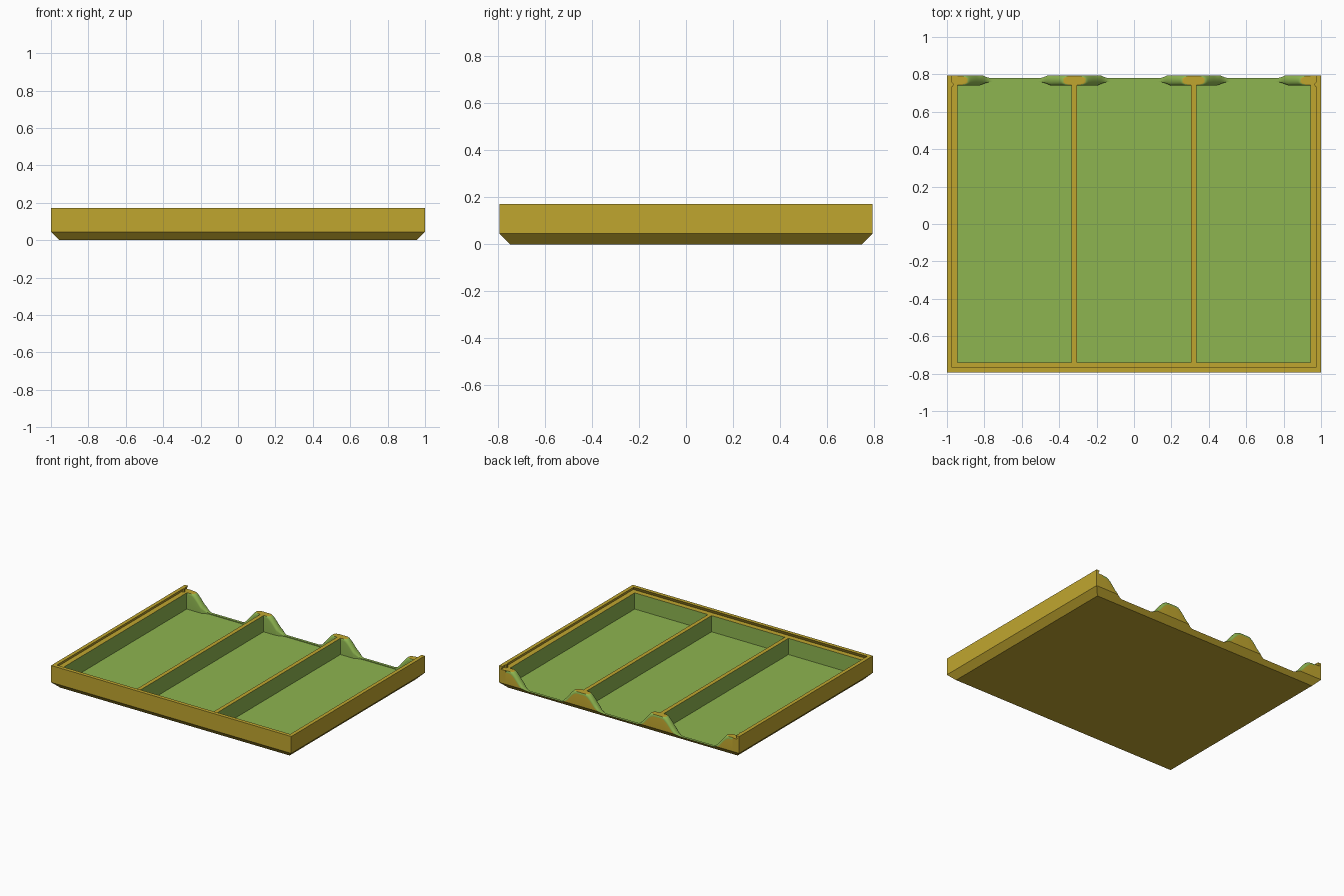
import bpy, bmesh, math

cube = bpy.data.objects.get("Cube")
if cube:
    bpy.data.objects.remove(cube, do_unlink=True)

BACK, FRONT, RIM, LEDGE, FLOOR, BEVEL = 0.795, -0.795, 0.172, 0.147, 0.025, 0.045
WALL, DIVIDER_X = 0.055, 0.32


def make_material(name, color):
    mat = bpy.data.materials.new(name)
    mat.use_nodes = True
    mat.diffuse_color = color
    mat.node_tree.nodes["Principled BSDF"].inputs["Base Color"].default_value = color
    return mat


MATS = [make_material("ochre", (0.53, 0.38, 0.028, 1)),
        make_material("leaf green", (0.27, 0.46, 0.08, 1))]
OCHRE, GREEN = 0, 1


def finish(bm, name):
    bmesh.ops.remove_doubles(bm, verts=bm.verts, dist=1e-5)
    bmesh.ops.recalc_face_normals(bm, faces=bm.faces)
    mesh = bpy.data.meshes.new(name)
    bm.to_mesh(mesh)
    bm.free()
    for mat in MATS:
        mesh.materials.append(mat)
    obj = bpy.data.objects.new(name, mesh)
    bpy.context.collection.objects.link(obj)
    return obj


def add_face(bm, verts, mat=OCHRE):
    bm.faces.new(verts).material_index = mat


# Tray body: wall profile (inset, height) swept round three sides
profile = [(BEVEL, 0), (0, BEVEL), (0, RIM), (0.028, RIM), (0.016, LEDGE),
           (WALL, LEDGE), (WALL, FLOOR)]
bm = bmesh.new()
loops = []
for inset, z in profile:
    x, y = 1 - inset, FRONT + inset
    end = BACK - BEVEL + z if z < BEVEL else BACK
    if z == FLOOR:
        end = 0.76
    loops.append([bm.verts.new(p) for p in
                  ((-x, end, z), (-x, y, z), (x, y, z), (x, end, z))])
for i, (a, b) in enumerate(zip(loops, loops[1:])):
    mat = GREEN if i == len(profile) - 2 else OCHRE
    for k in range(3):
        add_face(bm, (a[k], a[k + 1], b[k + 1], b[k]), mat)
add_face(bm, loops[0])
add_face(bm, loops[-1], GREEN)

# Back ends of the side walls, with the bevel below
for k, side in ((0, -1), (3, 1)):
    inner_x = side * (1 - WALL)
    low = bm.verts.new((inner_x, BACK, BEVEL))
    base = bm.verts.new((inner_x, BACK - BEVEL, 0))
    add_face(bm, [loop[k] for loop in loops[1:6]] + [low])
    add_face(bm, (loops[0][k], loops[1][k], low, base))
finish(bm, "tray_body")

# Dividers with ochre tops
for side, name in ((-1, "right_divider"), (1, "left_divider")):
    bm = bmesh.new()
    bmesh.ops.create_cube(bm, size=1)
    for v in bm.verts:
        v.co.x = side * DIVIDER_X + v.co.x * 0.03
        v.co.y = FRONT + WALL if v.co.y < 0 else 0.765
        v.co.z = FLOOR if v.co.z < 0 else LEDGE
    bm.normal_update()
    for f in bm.faces:
        f.material_index = OCHRE if f.normal.z > 0.5 else GREEN
    finish(bm, name)

# Back lip: rounded lobes at the walls and dividers, low scoops between
LOW, HIGH, STEPS, ARC = 0.03, 0.163, 240, 12


def lip_section(x):
    d = min(abs(abs(x) - 0.95), abs(abs(x) - DIVIDER_X))
    t = min(1, max(0, (d - 0.03) / 0.16))
    h = LOW + (HIGH - LOW) * (1 - t * t * (3 - 2 * t))
    round_h = min(0.03, (h - LOW) * 0.5)
    shoulder = h - round_h
    outer = min(BACK, BACK - BEVEL + shoulder)
    inner = 0.76 - 0.02 * min(1, (h - LOW) / 0.05)
    mid, half = (outer + inner) / 2, (outer - inner) / 2
    pts = [(BACK - BEVEL, 0), (outer, min(shoulder, BEVEL))]
    for i in range(ARC + 1):
        a = math.pi * i / ARC
        pts.append((mid + half * math.cos(a),
                    min(LEDGE, shoulder + round_h * math.sin(a))))
    pts.append((inner, FLOOR))
    return [(x, y, z) for y, z in pts]


bm = bmesh.new()
reach = 1 - WALL
rows = [[bm.verts.new(p) for p in lip_section(-reach + 2 * reach * i / STEPS)]
        for i in range(STEPS + 1)]
for a, b in zip(rows, rows[1:]):
    for k in range(len(a) - 1):
        quad = (a[k], a[k + 1], b[k + 1], b[k])
        flat_top = min(v.co.z for v in quad) > LEDGE - 0.001
        add_face(bm, quad, OCHRE if k < 2 or flat_top else GREEN)
lip = finish(bm, "back_lip")
bpy.ops.object.select_all(action="DESELECT")
lip.select_set(True)
bpy.context.view_layer.objects.active = lip
bpy.ops.object.shade_smooth_by_angle(angle=math.radians(35))

# Small catches in the lid groove
for side, name in ((-1, "right_catch"), (1, "left_catch")):
    bm = bmesh.new()
    bmesh.ops.create_cone(bm, cap_ends=True, segments=8, radius1=0.012,
                          radius2=0.012, depth=RIM - LEDGE)
    bmesh.ops.translate(bm, verts=bm.verts,
                        vec=(side * 0.976, 0.745, (RIM + LEDGE) / 2 - 0.001))
    finish(bm, name)
